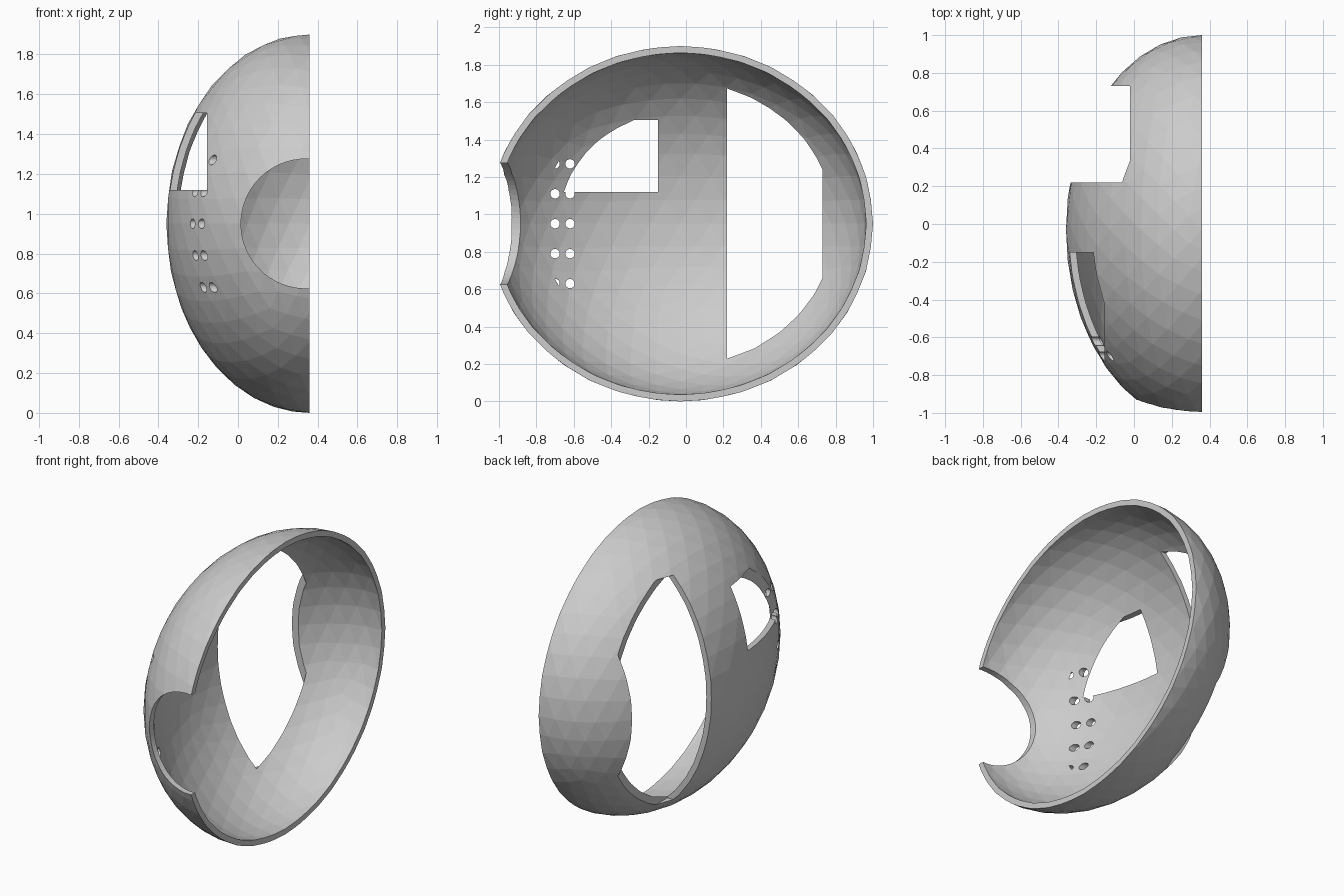
import bpy
import math

cube = bpy.data.objects.get("Cube")
if cube:
    bpy.data.objects.remove(cube, do_unlink=True)

grey = bpy.data.materials.new("plain grey")
grey.use_nodes = True
colour = (0.6, 0.6, 0.6, 1)
grey.diffuse_color = colour
grey.node_tree.nodes["Principled BSDF"].inputs["Base Color"].default_value = colour

CENTRE = (0.36, -0.03, 0.95)
RADII = (0.72, 1.03, 0.95)
WALL = 0.036


def finish(name):
    obj = bpy.context.object
    obj.name = name
    obj.data.materials.append(grey)
    bpy.ops.object.transform_apply(location=True, rotation=True, scale=True)
    return obj


def ellipsoid(name, inset):
    bpy.ops.mesh.primitive_ico_sphere_add(subdivisions=4, radius=1, location=CENTRE)
    bpy.context.object.scale = [r - inset for r in RADII]
    return finish(name)


def box(name, low, high):
    middle = [(a + b) / 2 for a, b in zip(low, high)]
    bpy.ops.mesh.primitive_cube_add(size=1, location=middle)
    bpy.context.object.scale = [b - a for a, b in zip(low, high)]
    return finish(name)


def cylinder(name, radius, length, middle, rotation, sides):
    bpy.ops.mesh.primitive_cylinder_add(vertices=sides, radius=radius, depth=length,
                                        location=middle, rotation=rotation)
    return finish(name)


def cut(target, cutter):
    cutter.hide_render = True
    bpy.ops.object.select_all(action='DESELECT')
    bpy.context.view_layer.objects.active = target
    target.select_set(True)
    mod = target.modifiers.new("cut", 'BOOLEAN')
    mod.operation = 'DIFFERENCE'
    mod.solver = 'EXACT'
    mod.object = cutter
    bpy.ops.object.modifier_apply(modifier=mod.name)
    bpy.data.objects.remove(cutter, do_unlink=True)


# Hollow half shell
shell = ellipsoid("half_shell", 0)
cut(shell, ellipsoid("hollow", WALL))
cut(shell, box("open_side", (CENTRE[0], -2, -1), (2, 2, 3)))

# Large rear side opening and small front window
cut(shell, box("rear_opening", (-1, 0.22, 0.22), (-0.02, 0.73, 1.68)))
cut(shell, box("window", (-1, -0.9, 1.12), (-0.155, -0.15, 1.505)))

# Round front opening
cut(shell, cylinder("front_opening", 0.325, 1, (0.34, -1.1, 0.95),
                    (math.pi / 2, 0, 0), 64))

# Two columns of vent holes
for y in (-0.70, -0.62):
    for row in range(-2, 3):
        cut(shell, cylinder("vent", 0.025, 0.9, (-0.54, y, 0.95 + 0.16 * row),
                            (0, math.pi / 2, 0), 20))

shell.data.shade_flat()
